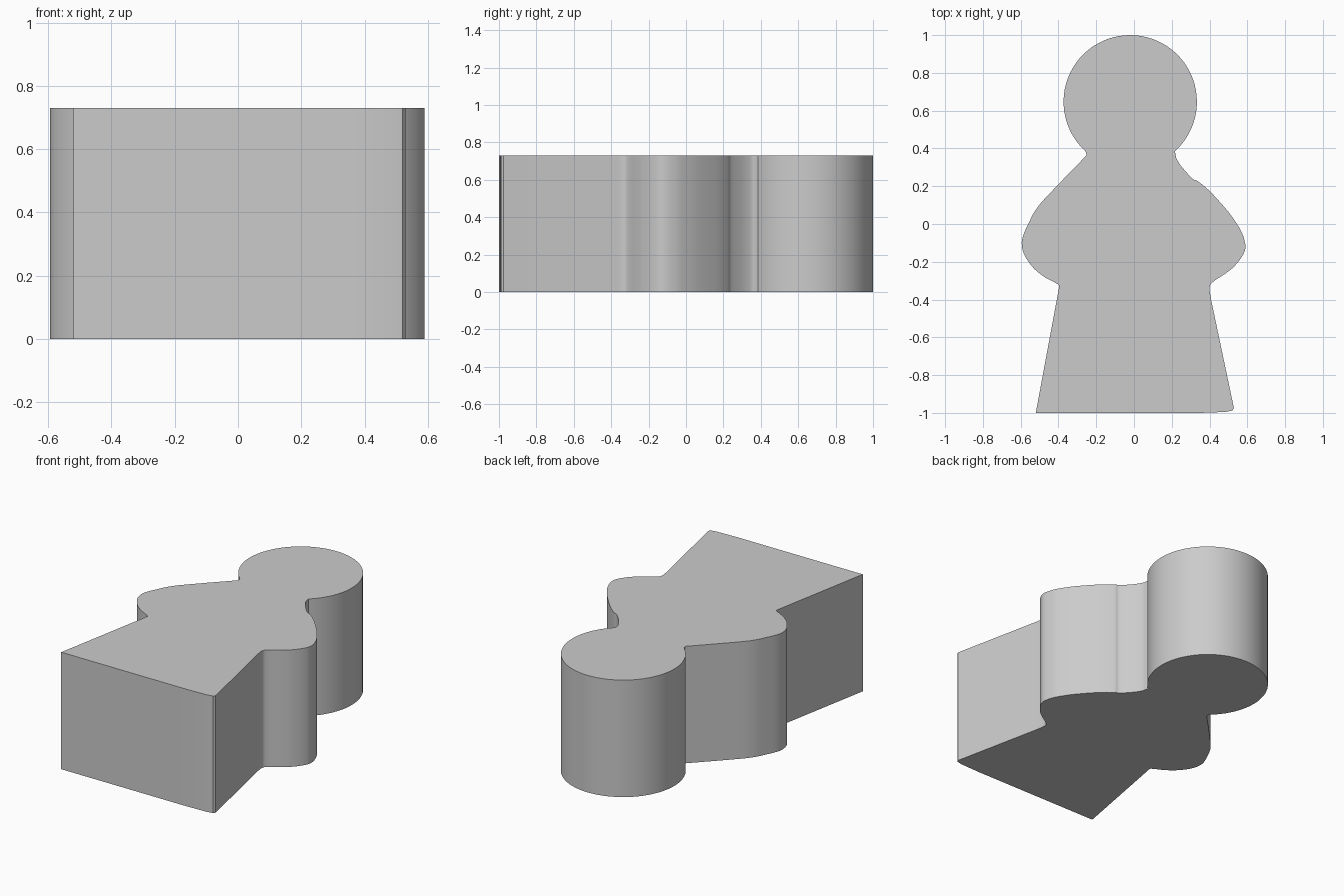
import bpy, bmesh, math
from mathutils import Vector

cube = bpy.data.objects.get("Cube")
if cube:
    bpy.data.objects.remove(cube, do_unlink=True)

HEIGHT = 0.73
STEPS = 5


def smooth_path(points):
    """Catmull-Rom curve through the points."""
    p = [Vector(q) for q in points]
    p = [2 * p[0] - p[1]] + p + [2 * p[-1] - p[-2]]
    out = []
    for a, b, c, d in zip(p, p[1:], p[2:], p[3:]):
        for i in range(STEPS):
            t = i / STEPS
            out.append(0.5 * (2 * b + (c - a) * t + (2 * a - 5 * b + 4 * c - d) * t ** 2
                              + (3 * b - a - 3 * c + d) * t ** 3))
    return out + [p[-2]]


# Round head, from the right side of the neck over the top to the left side
centre, radius = Vector((-0.02, 0.647)), 0.353
start, end = math.radians(-48), math.radians(228)
head = [centre + radius * Vector((math.cos(a), math.sin(a)))
        for a in (start + (end - start) * i / 56 for i in range(57))]

# Left-hand outline: shoulder, arm and waist going down
shoulder_low_x = smooth_path([
    (-0.25, 0.365), (-0.405, 0.205), (-0.51, 0.09), (-0.56, 0.0), (-0.588, -0.065),
    (-0.594, -0.11), (-0.58, -0.165), (-0.535, -0.23), (-0.475, -0.28),
    (-0.41, -0.315), (-0.397, -0.33), (-0.405, -0.38)])

# Right-hand outline: waist, arm and shoulder going up to the rounded neck
shoulder_high_x = smooth_path([
    (0.408, -0.4), (0.4, -0.335), (0.42, -0.305), (0.48, -0.265), (0.53, -0.225),
    (0.573, -0.17), (0.59, -0.12), (0.575, -0.055), (0.545, 0.0), (0.495, 0.07),
    (0.405, 0.17), (0.34, 0.225), (0.31, 0.24), (0.255, 0.3), (0.226, 0.345),
    (0.22, 0.37)])

# Flared skirt with one softened corner
skirt = [Vector(q) for q in ((-0.52, -1.0), (0.35, -1.0), (0.485, -0.995),
                             (0.52, -0.988), (0.529, -0.975))]

# Extrude the closed outline
bm = bmesh.new()
outline = head + shoulder_low_x + skirt + shoulder_high_x
base = bm.faces.new([bm.verts.new((p.x, p.y, 0)) for p in outline])
top = bmesh.ops.extrude_face_region(bm, geom=[base], use_keep_orig=True)["geom"]
bmesh.ops.translate(bm, verts=[v for v in top if isinstance(v, bmesh.types.BMVert)],
                    vec=(0, 0, HEIGHT))
bmesh.ops.recalc_face_normals(bm, faces=bm.faces)
mesh = bpy.data.meshes.new("figure_block")
bm.to_mesh(mesh)
bm.free()

block = bpy.data.objects.new("figure_block", mesh)
bpy.context.collection.objects.link(block)

grey = bpy.data.materials.new("light_grey")
grey.use_nodes = True
colour = (0.6, 0.6, 0.6, 1)
grey.diffuse_color = colour
grey.node_tree.nodes["Principled BSDF"].inputs["Base Color"].default_value = colour
mesh.materials.append(grey)

bpy.ops.object.select_all(action="DESELECT")
block.select_set(True)
bpy.context.view_layer.objects.active = block
bpy.ops.object.shade_smooth_by_angle(angle=math.radians(30))
